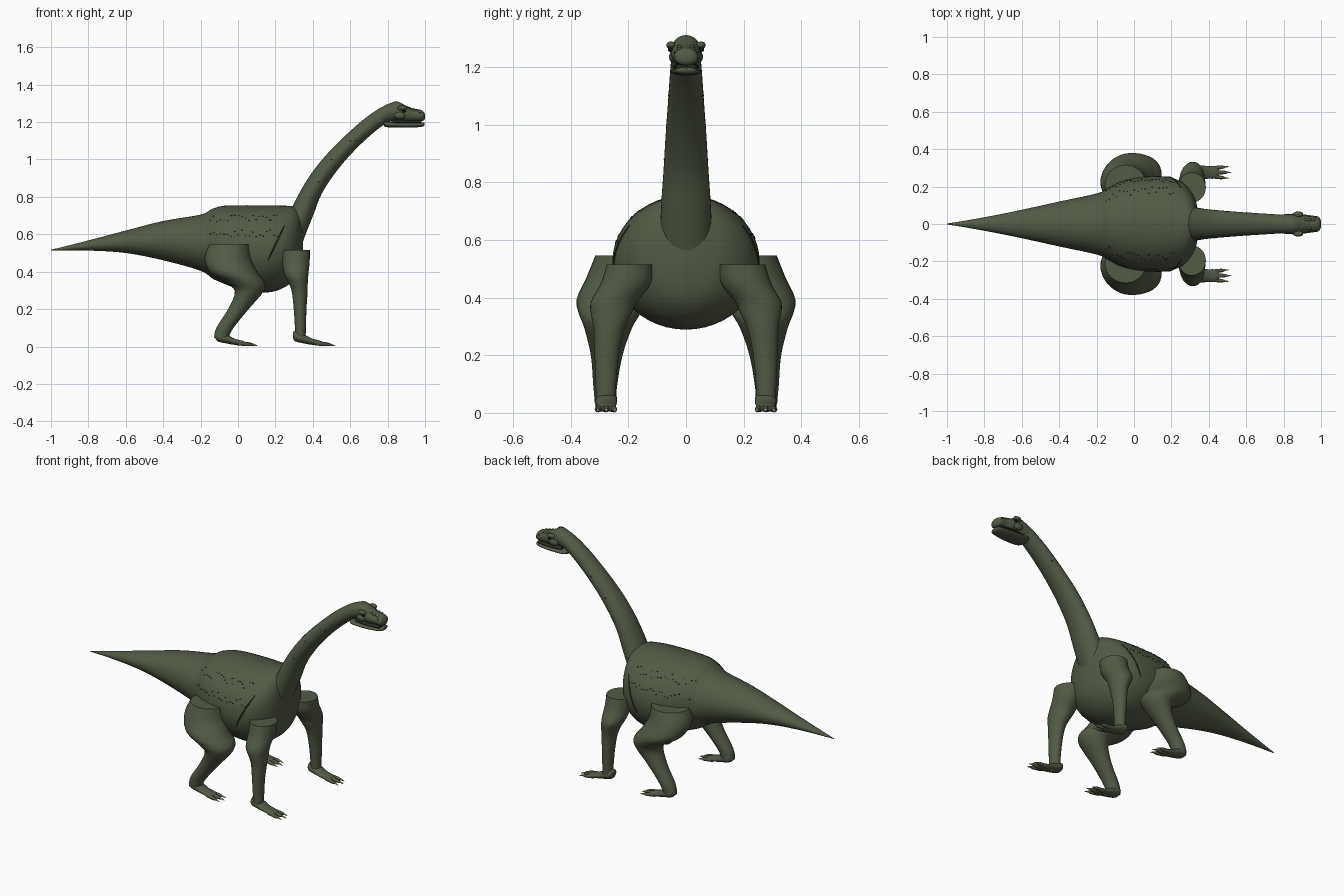
import bpy
import bmesh
import math
import random
from mathutils import Vector, Matrix
from mathutils.bvhtree import BVHTree

random.seed(4)
if "Cube" in bpy.data.objects:
    bpy.data.objects.remove(bpy.data.objects["Cube"], do_unlink=True)

X_AXIS, Z_AXIS = Vector((1, 0, 0)), Vector((0, 0, 1))


def make_material(name, colour):
    mat = bpy.data.materials.new(name)
    mat.use_nodes = True
    mat.diffuse_color = (*colour, 1)
    mat.node_tree.nodes["Principled BSDF"].inputs["Base Color"].default_value = (*colour, 1)
    return mat


SKIN = make_material("olive green skin", (0.083, 0.104, 0.06))
DARK = make_material("dark green marking", (0.02, 0.026, 0.015))
CLAW = make_material("pale tan claw", (0.45, 0.37, 0.25))
EYE = make_material("black eye", (0.008, 0.008, 0.008))


def finish(name, bm, mat):
    """Turn a bmesh into a smooth shaded object and return it."""
    bmesh.ops.recalc_face_normals(bm, faces=bm.faces)
    mesh = bpy.data.meshes.new(name)
    bm.to_mesh(mesh)
    bm.free()
    mesh.materials.append(mat)
    obj = bpy.data.objects.new(name, mesh)
    bpy.context.collection.objects.link(obj)
    bpy.ops.object.select_all(action="DESELECT")
    obj.select_set(True)
    bpy.context.view_layer.objects.active = obj
    bpy.ops.object.shade_smooth_by_angle(angle=math.radians(45))
    return obj


def refine(rings, steps):
    """Pass a smooth spline through the section list."""
    pts = [Vector(r) for r in rings]
    pts = [pts[0]] + pts + [pts[-1]]
    out = []
    for p0, p1, p2, p3 in zip(pts, pts[1:], pts[2:], pts[3:]):
        for i in range(steps):
            t = i / steps
            slope_a, slope_b = (p2 - p0) / 2, (p3 - p1) / 2
            out.append(p1 * (2*t**3 - 3*t**2 + 1) + slope_a * (t**3 - 2*t**2 + t)
                       + p2 * (3*t**2 - 2*t**3) + slope_b * (t**3 - t**2))
    return out + [pts[-1]]


def loft(name, rings, mat=SKIN, axis=None, sides=32, steps=4):
    """Skin elliptical sections (x, y, z, side radius, other radius)."""
    bm = bmesh.new()
    rings = refine(rings, steps)
    loops = []
    for i, ring in enumerate(rings):
        centre = Vector(ring[:3])
        before, after = rings[max(i - 1, 0)], rings[min(i + 1, len(rings) - 1)]
        along = axis or Vector((after[0] - before[0], 0, after[2] - before[2])).normalized()
        normal = Vector((-along.z, 0, along.x))
        loop = []
        for k in range(sides):
            a = math.tau * k / sides
            offset = normal * math.sin(a) * max(ring[4], 0.001)
            offset.y = math.cos(a) * max(ring[3], 0.001)
            loop.append(bm.verts.new(centre + offset))
        loops.append(loop)
    for low, high in zip(loops, loops[1:]):
        for k in range(sides):
            j = (k + 1) % sides
            bm.faces.new((low[k], low[j], high[j], high[k]))
    bm.faces.new(loops[0])
    bm.faces.new(loops[-1])
    return finish(name, bm, mat)


def blob(name, centre, size, mat=SKIN):
    bm = bmesh.new()
    place = Matrix.Translation(centre) @ Matrix.Diagonal((*size, 1))
    bmesh.ops.create_uvsphere(bm, u_segments=16, v_segments=10, radius=1, matrix=place)
    return finish(name, bm, mat)


def on_axis(rows):
    """Add y = 0 to sections given as (x, z, side radius, height radius)."""
    return [(x, 0, z, ry, rz) for x, z, ry, rz in rows]


# Body and tail in one long loft
body = loft("body_and_tail", on_axis([
    (-1, .515, .002, .002), (-.8, .54, .036, .027), (-.6, .56, .076, .06),
    (-.4, .566, .12, .105), (-.2, .555, .163, .15), (-.14, .55, .19, .185),
    (-.08, .545, .222, .207), (0, .532, .245, .223), (.1, .523, .255, .232),
    (.18, .523, .252, .231), (.25, .535, .228, .218), (.3, .552, .182, .195),
    (.33, .563, .125, .155), (.345, .57, .05, .08), (.348, .57, .004, .004),
]), axis=X_AXIS, sides=48)

# Curved neck
neck = loft("neck", on_axis([
    (.275, .52, .075, .055), (.305, .62, .088, .06), (.345, .72, .086, .06),
    (.4, .84, .078, .053), (.48, .958, .071, .05), (.58, 1.07, .063, .046),
    (.69, 1.172, .056, .044), (.78, 1.238, .05, .043), (.82, 1.255, .045, .04),
]))

# Skull, lower jaw and mouth
loft("skull", on_axis([
    (.755, 1.225, .02, .02), (.775, 1.237, .046, .045), (.81, 1.25, .05, .049),
    (.85, 1.26, .05, .05), (.9, 1.243, .05, .044), (.94, 1.237, .041, .035),
    (.975, 1.235, .042, .031), (.992, 1.232, .034, .024), (1, 1.23, .012, .01),
]), axis=X_AXIS)
loft("mouth_line", on_axis([
    (.82, 1.2, .036, .012), (.9, 1.201, .046, .012), (.98, 1.2, .036, .01),
]), DARK, axis=X_AXIS)
loft("lower_jaw", on_axis([
    (.78, 1.19, .03, .012), (.8, 1.187, .051, .015), (.88, 1.184, .053, .014),
    (.96, 1.185, .044, .013), (.99, 1.188, .034, .011), (.998, 1.19, .012, .006),
]), axis=X_AXIS)


def make_leg(label, side, rows):
    """Stack horizontal sections given as (x, y, z, side radius, length radius)."""
    loft(label + "_leg", [(x, side * y, z, ry, rx) for x, y, z, ry, rx in rows], axis=Z_AXIS)


def make_foot(label, side, heel, y):
    """Sloping foot with splayed toes ending in claws."""
    y *= side
    loft(label + "_foot", [
        (heel - .032, y, .06, .012, .01), (heel - .02, y, .056, .034, .028),
        (heel + .03, y, .04, .037, .024), (heel + .07, y, .026, .034, .017),
        (heel + .11, y, .018, .033, .014), (heel + .13, y, .015, .02, .009),
    ], axis=X_AXIS, sides=20)
    for n in (-1, 0, 1):
        reach = heel + .165 - .012 * abs(n)
        loft(label + "_toe", [
            (heel + .09, y + n * .021, .018, .011, .012),
            (reach - .015, y + n * .027, .012, .01, .01),
            (reach + .005, y + n * .028, .01, .006, .006),
        ], axis=X_AXIS, sides=12)
        loft(label + "_claw", [
            (reach - .005, y + n * .028, .012, .006, .006),
            (reach + .015, y + n * .03, .008, .004, .004),
            (reach + .03, y + n * .031, .003, .001, .001),
        ], CLAW, axis=X_AXIS, sides=8)


skin_tree = {}
for part in (body, neck):
    mesh = part.data
    skin_tree[part.name] = BVHTree.FromPolygons(
        [v.co for v in mesh.vertices], [p.vertices[:] for p in mesh.polygons])


def skin_point(part, x, z, side):
    """Find the surface point and normal seen from one side."""
    hit = skin_tree[part.name].ray_cast(Vector((x, side, z)), Vector((0, -side, 0)))
    return hit[0], hit[1]


def add_scale(bm, part, x, z, side):
    """Lay one thin oval scale flat on the skin."""
    point, normal = skin_point(part, x, z, side)
    if point is None:
        return
    turn = normal.to_track_quat("Z", "X").to_matrix().to_4x4()
    size = random.uniform(.004, .008)
    place = Matrix.Translation(point) @ turn @ Matrix.Diagonal((size * .6, size, .003, 1))
    bmesh.ops.create_icosphere(bm, subdivisions=1, radius=1, matrix=place)


for side, word in ((1, "left"), (-1, "right")):
    # Legs with flat tops, bulging outward at the joint
    make_leg(word + "_front", side, [
        (.31, .195, .515, .08, .074), (.31, .208, .45, .087, .073),
        (.312, .25, .385, .08, .064), (.322, .26, .34, .069, .051),
        (.33, .267, .29, .053, .042), (.332, .275, .2, .042, .034),
        (.334, .278, .09, .035, .029), (.334, .278, .04, .033, .027)])
    make_leg(word + "_hind", side, [
        (-.045, .21, .545, .105, .11), (-.055, .225, .47, .12, .125),
        (-.022, .26, .395, .119, .127), (.035, .265, .345, .107, .108),
        (.06, .27, .295, .083, .077), (.002, .275, .2, .055, .055),
        (-.07, .28, .1, .042, .046), (-.09, .28, .045, .037, .038)])
    make_foot(word + "_front", side, .325, .276)
    make_foot(word + "_hind", side, -.09, .28)

    # Brow, eye, nostril and snout bumps
    blob(word + "_brow", (.878, side * .052, 1.275), (.026, .016, .013))
    blob(word + "_cheek", (.865, side * .045, 1.235), (.03, .014, .02))
    blob(word + "_eye", (.887, side * .053, 1.26), (.01, .01, .009), EYE)
    blob(word + "_nostril", (.972, side * .036, 1.25), (.006, .005, .004), DARK)
    for i in range(3):
        blob(word + "_snout_bump", (.915 + i * .022, side * .022, 1.271 - i * .005), (.011, .009, .008))

    # Two scattered rows of scales on the flank, a few on the neck
    bm = bmesh.new()
    for row in (.605, .685):
        for i in range(20):
            add_scale(bm, body, -.15 + i * .019, row + random.uniform(-.018, .018), side)
    for x, z in ((.43, .88), (.5, 1), (.6, 1.1), (.63, 1.1)):
        add_scale(bm, neck, x, z, side)
    finish(word + "_scales", bm, DARK)

    # Slanted shoulder fold
    fold = []
    for i in range(7):
        t = i / 6
        point, _ = skin_point(body, .25 - .09 * t, .65 - .19 * t, side)
        fold.append((*point, .004, .004 * math.sin(math.pi * t) + .001))
    loft(word + "_shoulder_fold", fold, DARK, sides=8, steps=2)
